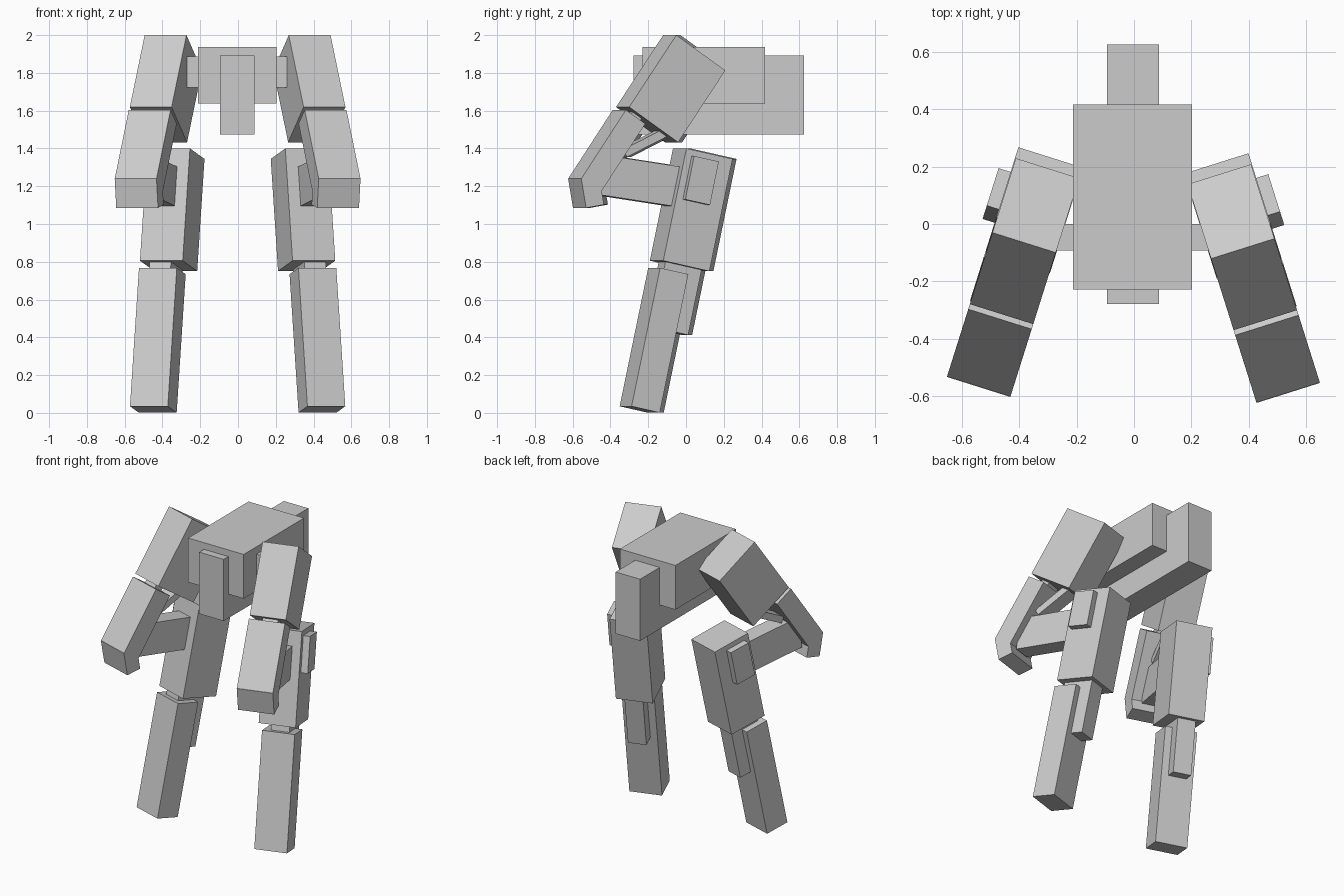
import bpy, bmesh
from math import sin, cos, radians
from mathutils import Matrix, Vector

if "Cube" in bpy.data.objects:
    bpy.data.objects.remove(bpy.data.objects["Cube"])


def make_box(name, origin, ex, ey, ez):
    """Box spanned by three edge vectors from one corner."""
    m = Matrix((ex, ey, ez)).transposed().to_4x4()
    m.translation = origin + (ex + ey + ez) / 2
    bm = bmesh.new()
    bmesh.ops.create_cube(bm, size=1, matrix=m)
    bmesh.ops.recalc_face_normals(bm, faces=bm.faces)
    me = bpy.data.meshes.new(name)
    bm.to_mesh(me)
    bm.free()
    ob = bpy.data.objects.new(name, me)
    bpy.context.collection.objects.link(ob)


def block(name, x0, x1, y0, y1, z0, z1):
    make_box(name, Vector((x0, y0, z0)), Vector((x1 - x0, 0, 0)),
             Vector((0, y1 - y0, 0)), Vector((0, 0, z1 - z0)))


# Hip assembly
block("hip_body", -0.213, 0.203, -0.229, 0.417, 1.638, 1.937)
block("hip_keel", -0.095, 0.088, -0.279, 0.626, 1.475, 1.892)
block("hip_axle", -0.272, 0.264, -0.093, 0.0, 1.722, 1.887)

# Leg parts in the splayed leg plane:
# name, front-top corner (forward, z), pitch, length, depth, inner and outer side
LEG = [
    ("thigh",        0.196, 2.000, 34.5, 0.462, 0.33, 0.220, 0.452),
    ("knee_arm",     0.476, 1.604, 34.2, 0.438, 0.13, 0.220, 0.452),
    ("thigh_joint",  0.400, 1.620, 34.5, 0.120, 0.06, 0.290, 0.390),
    ("knee_cap",     0.724, 1.241, -10., 0.158, 0.10, 0.220, 0.452),
    ("knee_link",    0.570, 1.364, 8.4,  0.212, 0.47, 0.283, 0.400),
    ("piston",       0.470, 1.395, -26., 0.045, 0.28, 0.290, 0.390),
    ("upper_shin",   0.141, 1.400, 12.2, 0.608, 0.262, 0.218, 0.455),
    ("side_pad",     0.112, 1.360, 12.0, 0.235, 0.14, 0.440, 0.499),
    ("calf_strut",   0.215, 0.930, 12.2, 0.485, 0.205, 0.291, 0.410),
    ("lower_shin",   0.287, 0.768, 12.2, 0.750, 0.16, 0.245, 0.455),
]
SPLAY = radians(17.5)

for label, side, dx, dy in (("right", 1, 0, 0), ("left", -1, -0.004, 0.021)):
    fwd = Vector((side * sin(SPLAY), -cos(SPLAY), 0))
    out = Vector((side * cos(SPLAY), sin(SPLAY), 0))
    up = Vector((0, 0, 1))
    for name, u, z, pitch, length, depth, w0, w1 in LEG:
        t = radians(pitch)
        down = fwd * sin(t) - up * cos(t)
        back = -fwd * cos(t) - up * sin(t)
        corner = Vector((dx, dy, 0)) + fwd * u + up * z + out * w0
        make_box(f"{label}_{name}", corner, out * (w1 - w0),
                 back * depth, down * length)
